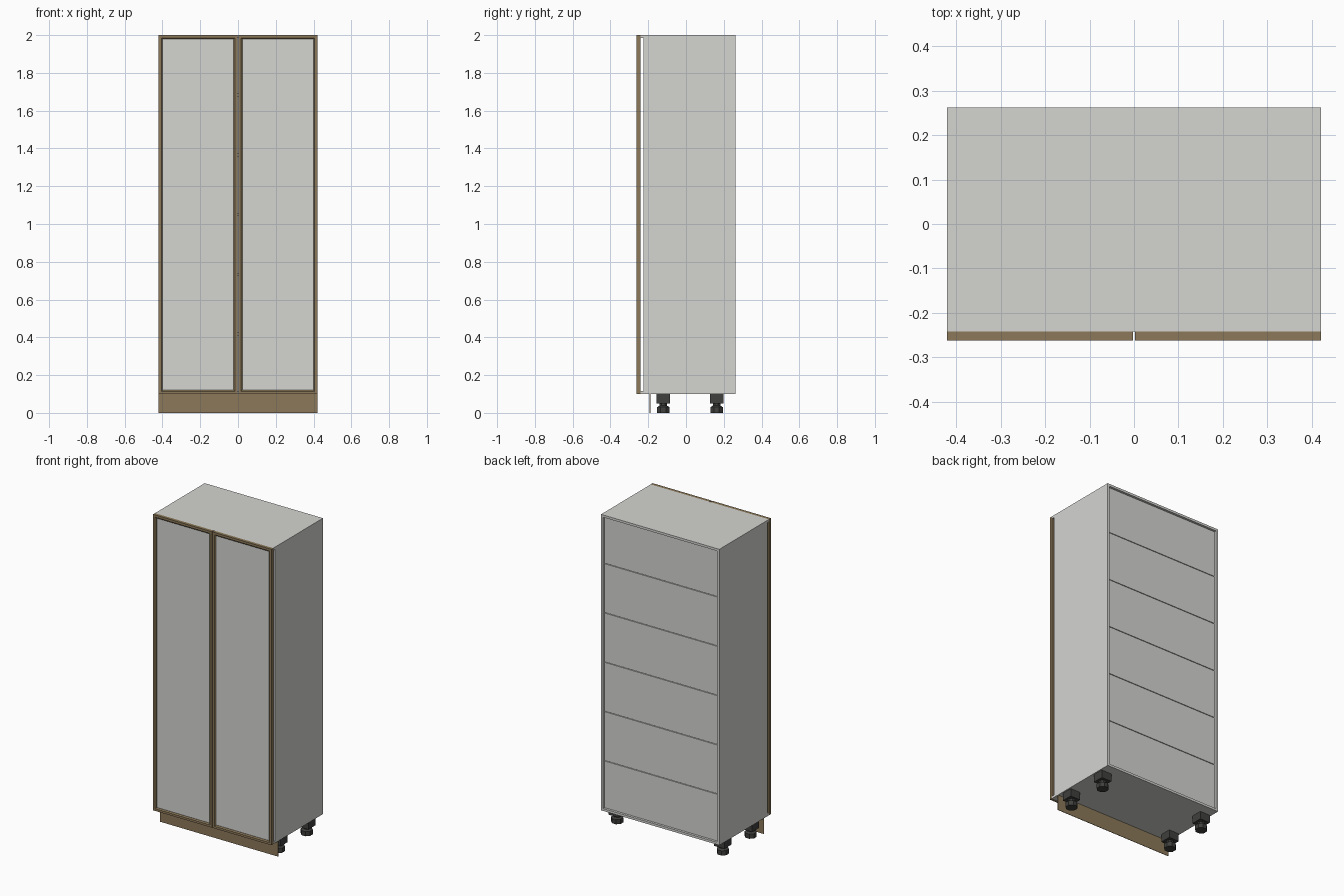
import bpy, bmesh, math
from mathutils import Matrix, Vector

if "Cube" in bpy.data.objects:
    bpy.data.objects.remove(bpy.data.objects["Cube"])


def material(name, rgb):
    m = bpy.data.materials.new(name)
    m.diffuse_color = (*rgb, 1)
    m.use_nodes = True
    m.node_tree.nodes["Principled BSDF"].inputs["Base Color"].default_value = m.diffuse_color
    return m


GREY = material("light grey", (0.66, 0.66, 0.64))
WOOD = material("brown wood", (0.26, 0.19, 0.10))
DARK = material("dark plastic", (0.05, 0.05, 0.048))


def finish(name, bm, mat):
    bmesh.ops.recalc_face_normals(bm, faces=bm.faces)
    me = bpy.data.meshes.new(name)
    bm.to_mesh(me)
    bm.free()
    me.materials.append(mat)
    ob = bpy.data.objects.new(name, me)
    bpy.context.collection.objects.link(ob)
    return ob


def add_box(bm, x0, x1, y0, y1, z0, z1):
    size = Matrix.Diagonal((x1 - x0, y1 - y0, z1 - z0, 1))
    mid = Vector(((x0 + x1) / 2, (y0 + y1) / 2, (z0 + z1) / 2))
    bmesh.ops.create_cube(bm, size=1, matrix=Matrix.Translation(mid) @ size)


def box(name, mat, *b):
    bm = bmesh.new()
    add_box(bm, *b)
    return finish(name, bm, mat)


W, BACK, DOOR_BACK, DOOR_FRONT = 0.42, 0.262, -0.242, -0.262
Z0, Z1, T = 0.10, 2.0, 0.015

# Carcass: sides stop short of the doors, top and bottom reach them
box("top_panel", GREY, -W, W, DOOR_BACK, BACK, Z1 - T, Z1)
box("bottom_panel", GREY, -W, W, DOOR_BACK, BACK, Z0, Z0 + T)
for s, side in ((-1, "left"), (1, "right")):
    xs = sorted((s * W, s * (W - T)))
    box(side + "_side_panel", GREY, *xs, -0.225, BACK, Z0 + T, Z1 - T)

# Back boards with thin gaps, and a shelf behind every gap
pitch = (Z1 - Z0) / 6
for i in range(6):
    lo = Z0 + T if i == 0 else Z0 + i * pitch + 0.002
    hi = Z1 - T if i == 5 else Z0 + (i + 1) * pitch - 0.002
    box(f"back_board_{i + 1}", GREY, -W + T, W - T, 0.237, 0.247, lo, hi)
    if i:
        z = Z0 + i * pitch
        box(f"shelf_{i}", GREY, -W + T, W - T, -0.20, 0.237, z - 0.008, z + 0.008)

# Doors: mitred stepped wooden frame around a recessed panel
F = 0.021
for s, side in ((-1, "left"), (1, "right")):
    x0, x1 = sorted((s * W, s * 0.002))
    bm = bmesh.new()
    # frame section as (inset, depth), swept around the door outline
    section = [(0, DOOR_BACK), (0, DOOR_FRONT), (0.014, DOOR_FRONT),
               (F, DOOR_FRONT + 0.006), (F, DOOR_BACK)]
    rings = [[bm.verts.new(p) for p in ((x0 + d, y, Z0 + d), (x1 - d, y, Z0 + d),
                                        (x1 - d, y, Z1 - d), (x0 + d, y, Z1 - d))]
             for d, y in section]
    for a in range(5):
        r, q = rings[a], rings[(a + 1) % 5]
        for k in range(4):
            n = (k + 1) % 4
            bm.faces.new((r[k], r[n], q[n], q[k]))
    finish(side + "_door_frame", bm, WOOD)
    box(side + "_door_panel", GREY, x0 + F, x1 - F, DOOR_FRONT + 0.008,
        DOOR_BACK, Z0 + F, Z1 - F)

# Thin plinth board under the doors
box("plinth", WOOD, -W, W, -0.192, -0.189, 0, Z0)

# Adjustable feet: square block, neck, flared octagonal pad
for sx in (-1, 1):
    for y, row in ((-0.12, "front"), (0.162, "back")):
        x = sx * 0.375
        bm = bmesh.new()
        add_box(bm, x - 0.036, x + 0.036, y - 0.036, y + 0.036, 0.05, Z0)
        for r0, r1, z0, z1 in ((0.036, 0.036, 0, 0.03), (0.036, 0.022, 0.03, 0.038),
                               (0.022, 0.022, 0.038, 0.05)):
            bmesh.ops.create_cone(
                bm, cap_ends=True, segments=8, radius1=r0, radius2=r1, depth=z1 - z0,
                matrix=Matrix.Translation((x, y, (z0 + z1) / 2))
                @ Matrix.Rotation(math.pi / 8, 4, 'Z'))
        finish(f"{row}_{'left' if sx < 0 else 'right'}_foot", bm, DARK)
